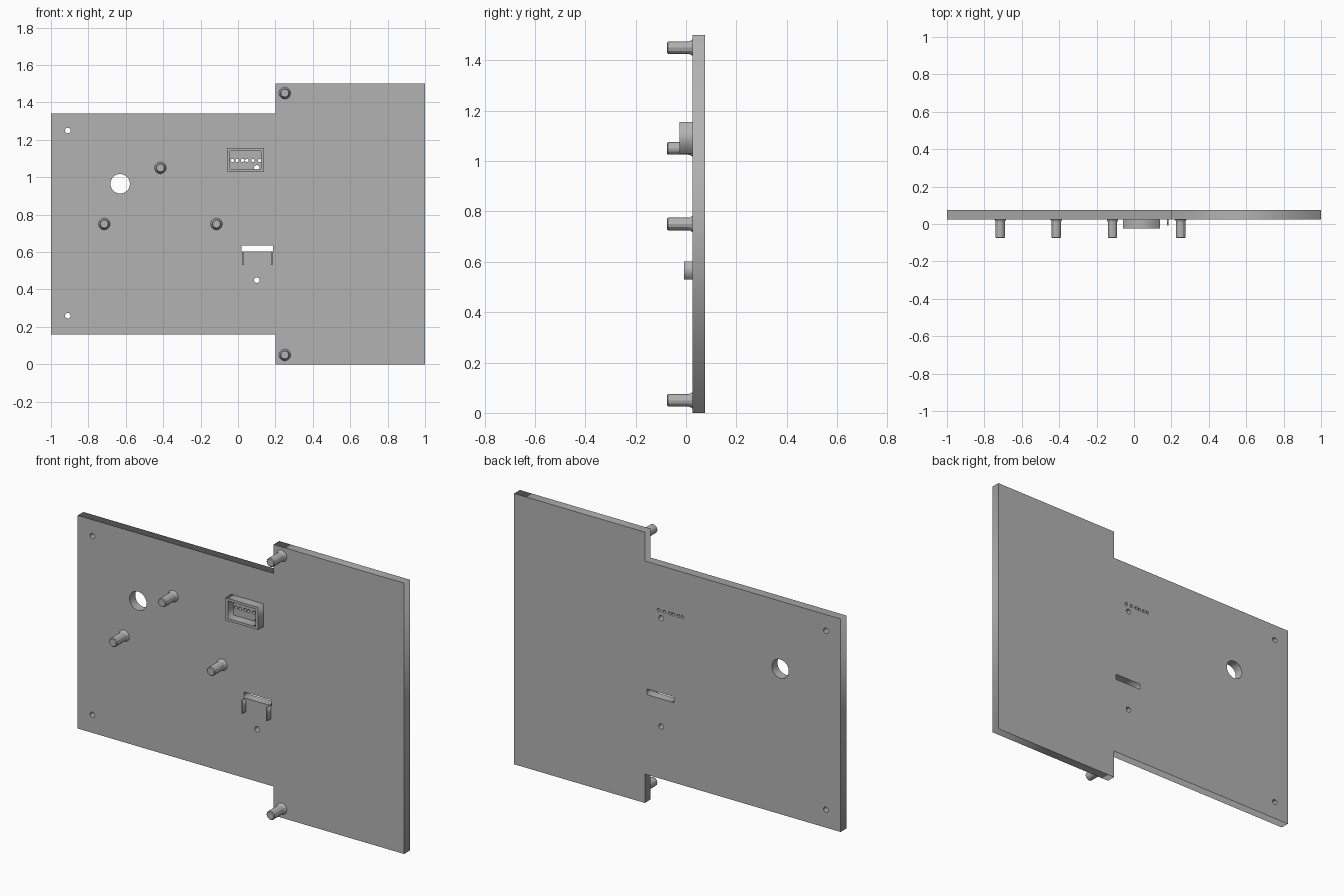
import bpy
import math

cube = bpy.data.objects.get("Cube")
if cube:
    bpy.data.objects.remove(cube, do_unlink=True)

grey = bpy.data.materials.new("mid grey")
grey.use_nodes = True
grey.diffuse_color = (0.45, 0.45, 0.45, 1)
grey.node_tree.nodes["Principled BSDF"].inputs["Base Color"].default_value = grey.diffuse_color

FACE = 0.025   # front surface of the panel
BACK = 0.075


def circle(x, z, r, n=24):
    return [(x + r * math.cos(math.tau * i / n), z + r * math.sin(math.tau * i / n))
            for i in range(n)]


def rect(x0, x1, z0, z1):
    return [(x0, z0), (x1, z0), (x1, z1), (x0, z1)]


def slab(name, loops, y0, y1):
    """Extrude an outline, with inner loops as holes, from y0 to y1."""
    curve = bpy.data.curves.new(name, 'CURVE')
    curve.dimensions = '2D'
    curve.fill_mode = 'BOTH'
    curve.extrude = (y1 - y0) / 2
    for loop in loops:
        spline = curve.splines.new('POLY')
        spline.points.add(len(loop) - 1)
        for point, (x, z) in zip(spline.points, loop):
            point.co = (x, z, 0, 1)
        spline.use_cyclic_u = True
    obj = bpy.data.objects.new(name, curve)
    bpy.context.collection.objects.link(obj)
    obj.location.y = (y0 + y1) / 2
    obj.rotation_euler.x = math.pi / 2
    bpy.ops.object.select_all(action='DESELECT')
    obj.select_set(True)
    bpy.context.view_layer.objects.active = obj
    bpy.ops.object.convert(target='MESH')
    obj = bpy.context.object
    obj.data.materials.clear()
    obj.data.materials.append(grey)
    return obj


def lathe(name, x, z, profile, n=12):
    """Turned peg along y from (y, radius) pairs, closed at both ends."""
    rings = [[(px, y, pz) for px, pz in circle(x, z, r, n)] for y, r in profile]
    verts = [v for ring in rings for v in ring]
    faces = [(k * n + i, k * n + (i + 1) % n, (k + 1) * n + (i + 1) % n, (k + 1) * n + i)
             for k in range(len(rings) - 1) for i in range(n)]
    last = (len(rings) - 1) * n
    faces += [tuple(reversed(range(n))), tuple(range(last, last + n))]
    mesh = bpy.data.meshes.new(name)
    mesh.from_pydata(verts, [], faces)
    mesh.flip_normals()
    mesh.materials.append(grey)
    obj = bpy.data.objects.new(name, mesh)
    bpy.context.collection.objects.link(obj)


# Stepped panel with its round holes, row of pin holes and slot
outline = [(-1, 0.16), (0.2, 0.16), (0.2, 0), (1, 0),
           (1, 1.5), (0.2, 1.5), (0.2, 1.34), (-1, 1.34)]
holes = [circle(-0.63, 0.965, 0.052, 32), rect(0.02, 0.187, 0.603, 0.635)]
holes += [circle(x, z, 0.015, 16)
          for x, z in [(-0.91, 1.25), (-0.91, 0.26), (0.1, 0.45), (0.1, 1.05)]]
holes += [circle(x, 1.09, 0.009, 12) for x in (-0.03, -0.005, 0.025, 0.047, 0.08, 0.115)]
slab("panel", [outline] + holes, FACE, BACK)

# Raised connector frame around the pin holes
slab("connector_frame", [rect(-0.06, 0.14, 1.03, 1.155),
                         rect(-0.044, 0.124, 1.044, 1.141)], -0.025, FACE)

# Thin guide walls under the slot
for side, x in (("right", 0.025), ("left", 0.176)):
    slab(side + "_guide_wall", [rect(x, x + 0.008, 0.53, 0.602)], -0.008, FACE)

# Mounting pegs with chamfered tips and flared feet
peg = [(-0.075, 0.021), (-0.071, 0.025), (0.01, 0.025), (0.018, 0.027), (FACE, 0.032)]
for i, (x, z) in enumerate([(-0.415, 1.05), (-0.715, 0.75), (-0.115, 0.75),
                            (0.25, 1.45), (0.25, 0.05)]):
    lathe(f"mounting_peg_{i + 1}", x, z, peg)
